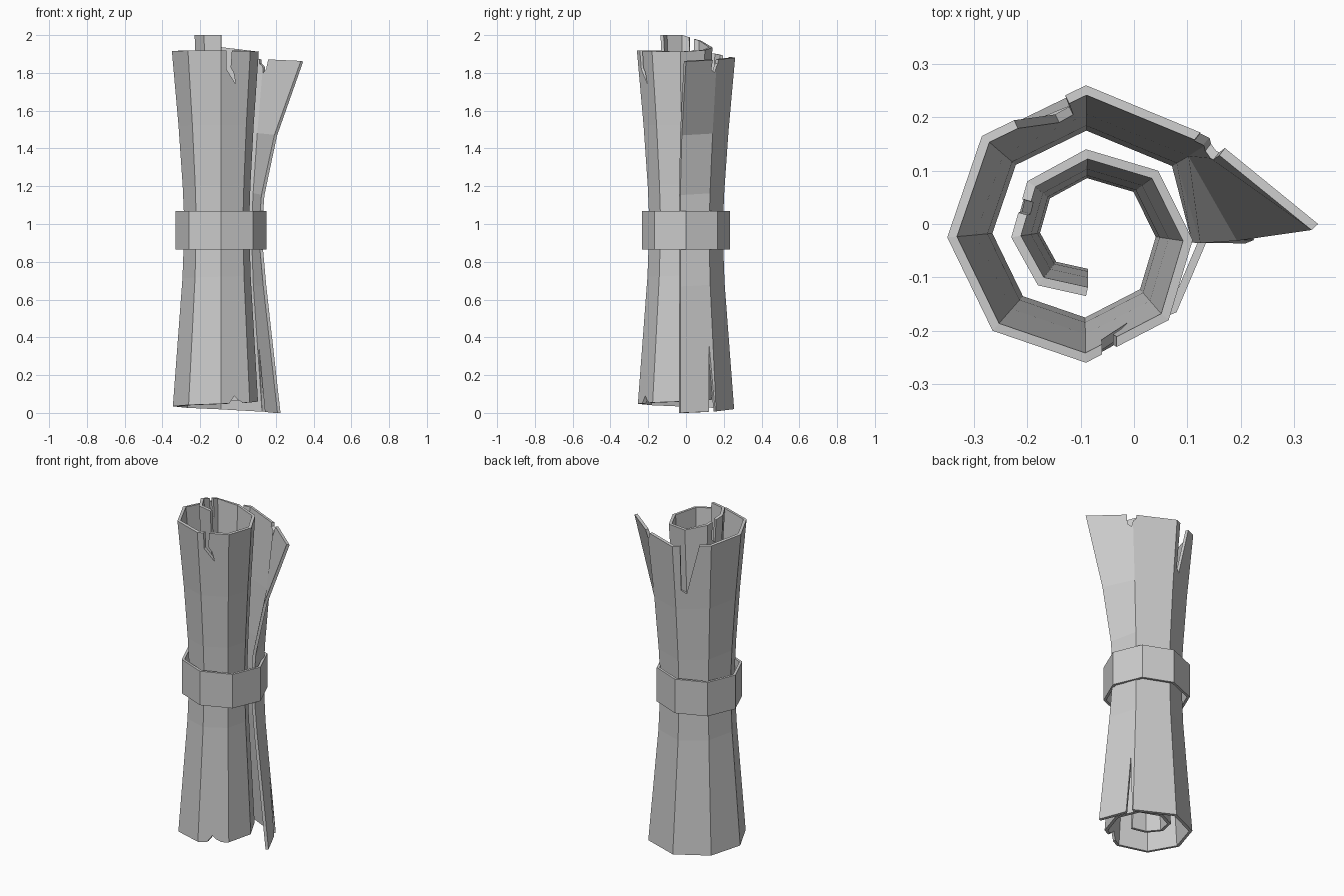
import bpy, bmesh, math
from mathutils import Vector

if "Cube" in bpy.data.objects:
    bpy.data.objects.remove(bpy.data.objects["Cube"])

CX = -0.09  # axis of the roll


def make_object(name, verts, faces):
    me = bpy.data.meshes.new(name)
    me.from_pydata(verts, [], faces)
    bm = bmesh.new()
    bm.from_mesh(me)
    if name != "scroll_sheet":
        bmesh.ops.recalc_face_normals(bm, faces=bm.faces)
    bm.to_mesh(me)
    bm.free()
    ob = bpy.data.objects.new(name, me)
    bpy.context.collection.objects.link(ob)
    return ob


# Spiral section from loose flap to inner core: x, y, top z, bottom z
spiral = [
    (0.345, 0.0, 1.86, 0.0), (0.145, 0.163, 1.87, 0.008), (-0.09, 0.26, 1.88, 0.02),
    (-0.285, 0.165, 1.90, 0.028), (-0.35, -0.025, 1.915, 0.035), (-0.265, -0.2, 1.918, 0.042),
    (-0.09, -0.26, 1.918, 0.048), (0.065, -0.18, 1.915, 0.055), (0.11, -0.03, 1.912, 0.06),
    (0.045, 0.1, 1.92, 0.065), (-0.09, 0.14, 1.935, 0.07), (-0.2, 0.08, 1.97, 0.08),
    (-0.23, -0.025, 2.0, 0.09), (-0.18, -0.115, 2.0, 0.1), (-0.09, -0.135, 2.0, 0.1)]
# Rows pinched at the waist: height fraction, scale, flap tip x, flap tip y
rows = [(0, .98, .225, -.03), (.36, .785, .15, -.03), (.51, .745, .125, -.03),
        (.62, .78, .14, -.03), (.79, .865, .207, -.022), (1, 1, .345, 0)]

verts, faces = [], []
for t, s, fx, fy in rows:
    for i, (x, y, zt, zb) in enumerate(spiral):
        z = zb + (zt - zb) * t
        if i == 0:
            verts.append((fx, fy, z))
        else:
            verts.append((CX + (x - CX) * s, y * s, z))
n = len(spiral)
for r in range(len(rows) - 1):
    for i in range(n - 1):
        a = r * n + i
        faces.append((a, a + 1, a + 1 + n, a + n))
sheet = make_object("scroll_sheet", verts, faces)
sol = sheet.modifiers.new("thickness", "SOLIDIFY")
sol.thickness = 0.017
sol.offset = -1
sol.use_even_offset = True


# Torn edges: prism cutters, profile given as (sideways, z)
def tear(name, centre, normal, profile, depth=0.05):
    nrm = Vector((normal[0], normal[1], 0)).normalized()
    side = Vector((-nrm.y, nrm.x, 0))
    c = Vector((centre[0], centre[1], 0))
    k = len(profile)
    vs = [c + side * u + nrm * d + Vector((0, 0, z)) for d in (-depth, depth) for u, z in profile]
    fs = [tuple(range(k)), tuple(range(2 * k - 1, k - 1, -1))]
    fs += [(i, (i + 1) % k, (i + 1) % k + k, i + k) for i in range(k)]
    cut = make_object(name, vs, fs)
    cut.hide_render = True
    cut.hide_viewport = True
    cut.display_type = "WIRE"
    m = sheet.modifiers.new(name, "BOOLEAN")
    m.operation = "DIFFERENCE"
    m.solver = "EXACT"
    m.object = cut


tear("tear_front_top", (-0.035, -0.225), (0.0, -1),
     [(-.022, 2.1), (-.026, 1.82), (.023, 1.74), (.012, 1.80), (-.004, 1.83), (.016, 2.1)])
tear("tear_front_bottom", (-0.02, -0.225), (0.0, -1),
     [(-.03, -.1), (-.026, .05), (0, .09), (.02, .068), (.04, .058), (.045, -.1)])
tear("tear_back_top", (-0.175, 0.215), (-0.45, 0.9),
     [(-.055, 2.1), (-.05, 1.61), (-.02, 1.59), (.055, 1.90), (.075, 2.1)])
tear("tear_flap_top", (0.148, 0.155), (0.62, 0.78),
     [(-.035, 2.0), (-.022, 1.82), (0, 1.80), (.01, 1.835), (.028, 1.85), (.034, 2.0)])
tear("tear_flap_bottom", (0.13, 0.125), (0.87, 0.5),
     [(-.022, -.1), (-.018, 0), (.0, .36), (.02, 0), (.024, -.1)])
tear("tear_core_top", (-0.208, 0.033), (-0.96, 0.27),
     [(-.014, 2.1), (-.012, 1.87), (.01, 1.85), (.016, 2.1)], 0.035)

# Octagonal tie band around the waist
verts, faces = [], []
for z in (0.865, 1.07):
    for rad in (0.24, 0.224):
        for i in range(8):
            a = math.radians(45 * i)
            verts.append((CX + rad * math.cos(a), rad * 0.975 * math.sin(a), z))
for i in range(8):
    j = (i + 1) % 8
    for p, q in ((0, 16), (16, 24), (24, 8), (8, 0)):
        faces.append((p + i, p + j, q + j, q + i))
make_object("tie_band", verts, faces)
